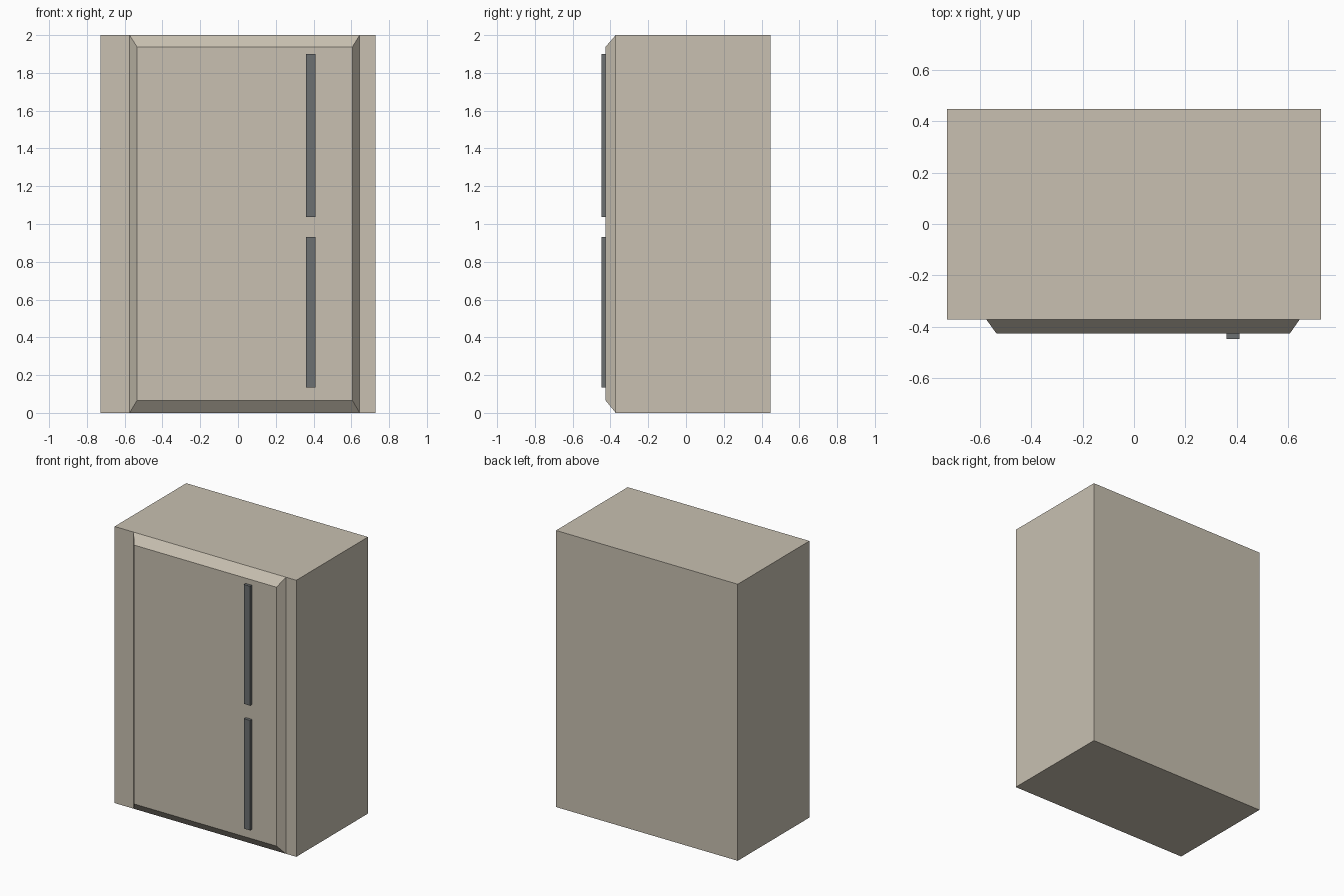
import bpy, bmesh

if "Cube" in bpy.data.objects:
    bpy.data.objects.remove(bpy.data.objects["Cube"])


def material(name, rgb):
    mat = bpy.data.materials.new(name)
    mat.diffuse_color = (*rgb, 1)
    mat.use_nodes = True
    mat.node_tree.nodes["Principled BSDF"].inputs["Base Color"].default_value = mat.diffuse_color
    return mat


def frustum(name, back, front, y_back, y_front, mat):
    """Block between two (x0, x1, z0, z1) rectangles facing -y."""
    bm = bmesh.new()
    loops = []
    for (x0, x1, z0, z1), y in ((front, y_front), (back, y_back)):
        loops.append([bm.verts.new((x, y, z)) for x, z in
                      ((x0, z0), (x1, z0), (x1, z1), (x0, z1))])
    f, b = loops
    bm.faces.new(f)
    bm.faces.new(b[::-1])
    for i in range(4):
        j = (i + 1) % 4
        bm.faces.new((f[j], f[i], b[i], b[j]))
    bmesh.ops.recalc_face_normals(bm, faces=bm.faces)
    mesh = bpy.data.meshes.new(name)
    bm.to_mesh(mesh)
    bm.free()
    mesh.materials.append(mat)
    obj = bpy.data.objects.new(name, mesh)
    bpy.context.collection.objects.link(obj)
    return obj


beige = material("beige_enamel", (0.58, 0.53, 0.44))
dark = material("dark_metal", (0.15, 0.16, 0.165))

# Cabinet body
side = (-0.727, 0.727, 0, 2)
frustum("cabinet_body", side, side, 0.447, -0.372, beige)

# Bevelled door panel, set off-centre on the front
frustum("door_panel", (-0.574, 0.644, 0, 2), (-0.535, 0.606, 0.066, 1.938),
        -0.372, -0.426, beige)

# Two upright handles
for name, z0, z1 in (("upper_handle", 1.037, 1.90), ("lower_handle", 0.135, 0.93)):
    rect = (0.36, 0.41, z0, z1)
    frustum(name, rect, rect, -0.424, -0.447, dark)
